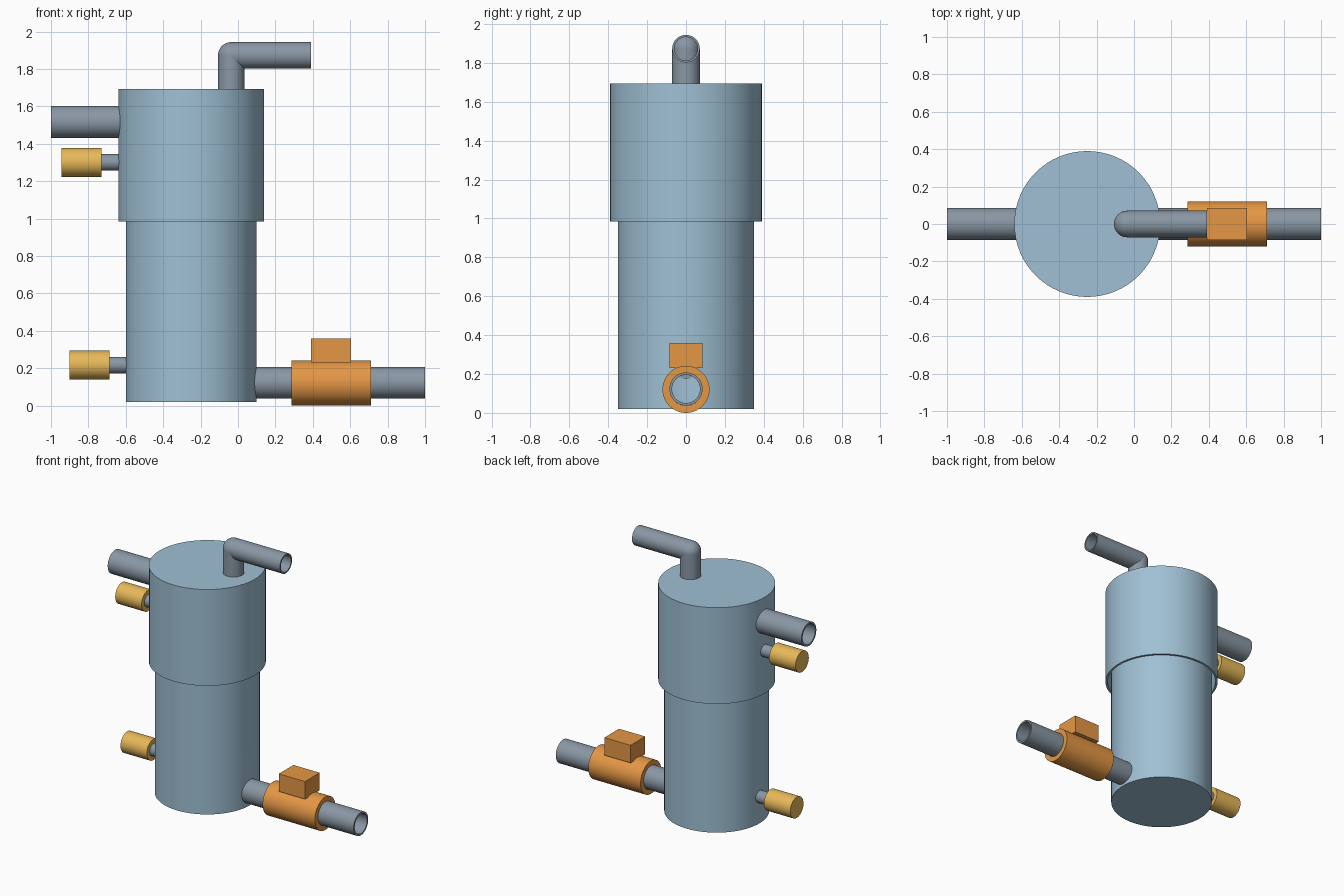
import bpy, bmesh, math
from mathutils import Vector

if "Cube" in bpy.data.objects:
    bpy.data.objects.remove(bpy.data.objects["Cube"])

SEG = 64
CX = -0.25          # tank axis
X, Z = Vector((1, 0, 0)), Vector((0, 0, 1))


def material(name, rgb):
    m = bpy.data.materials.new(name)
    m.diffuse_color = (*rgb, 1)
    m.use_nodes = True
    m.node_tree.nodes["Principled BSDF"].inputs["Base Color"].default_value = m.diffuse_color
    return m


BLUE = material("tank_blue", (0.35, 0.53, 0.66))
STEEL = material("pipe_steel", (0.25, 0.31, 0.37))
ORANGE = material("valve_orange", (0.78, 0.31, 0.06))
GOLD = material("sensor_gold", (0.80, 0.48, 0.10))


def finish(bm, name, mat):
    bmesh.ops.recalc_face_normals(bm, faces=bm.faces)
    me = bpy.data.meshes.new(name)
    bm.to_mesh(me)
    bm.free()
    ob = bpy.data.objects.new(name, me)
    bpy.context.collection.objects.link(ob)
    me.materials.append(mat)
    smooth(ob)
    return ob


def select(ob):
    bpy.ops.object.select_all(action='DESELECT')
    ob.select_set(True)
    bpy.context.view_layer.objects.active = ob


def smooth(ob):
    select(ob)
    bpy.ops.object.shade_smooth_by_angle(angle=math.radians(35))


def lathe(name, origin, axis, profile, mat, closed=False):
    """Spin (radius, distance along axis) points round the axis."""
    bm = bmesh.new()
    o, side = Vector(origin), (Z if axis == X else X)
    vs = [bm.verts.new(o + side * r + axis * t) for r, t in profile]
    pairs = list(zip(vs, vs[1:])) + ([(vs[-1], vs[0])] if closed else [])
    edges = [bm.edges.new(p) for p in pairs]
    bmesh.ops.spin(bm, geom=vs + edges, cent=o, axis=axis, dvec=(0, 0, 0),
                   angle=math.tau, steps=SEG, use_merge=False)
    bmesh.ops.remove_doubles(bm, verts=bm.verts, dist=1e-5)
    return finish(bm, name, mat)


def tube(name, origin, axis, length, r_out, r_in, mat):
    return lathe(name, origin, axis,
                 [(r_out, 0), (r_out, length), (r_in, length), (r_in, 0)], mat, True)


def rod(name, origin, axis, length, r, mat):
    return lathe(name, origin, axis, [(0, 0), (r, 0), (r, length), (0, length)], mat)


def bore(ob, origin, axis, length, r):
    """Cut a round port through a tank wall."""
    cutter = rod("port_cutter", origin, axis, length, r, STEEL)
    cutter.hide_render = True
    mod = ob.modifiers.new("port", 'BOOLEAN')
    mod.operation, mod.object, mod.solver = 'DIFFERENCE', cutter, 'EXACT'
    select(ob)
    bpy.ops.object.modifier_apply(modifier=mod.name)
    bpy.data.objects.remove(cutter)
    smooth(ob)


# Hollow lower vessel, closed at the bottom
lower = lathe("lower_tank", (CX, 0, 0), Z,
              [(0, 0.02), (0.35, 0.02), (0.35, 1.15), (0.335, 1.15),
               (0.335, 0.035), (0, 0.035)], BLUE)
bore(lower, (0, 0, 0.123), X, 0.3, 0.078)

# Wider upper cover, an open-bottomed shell over the vessel
upper = lathe("upper_tank", (CX, 0, 0), Z,
              [(0, 1.693), (0.39, 1.693), (0.39, 0.985), (0.375, 0.985),
               (0.375, 1.678), (0, 1.678)], BLUE)
bore(upper, (-0.8, 0, 1.517), X, 0.3, 0.078)

# Inlet and drain pipes
tube("inlet_pipe", (-1, 0, 1.517), X, 0.38, 0.086, 0.073, STEEL)
tube("drain_pipe", (0.08, 0, 0.123), X, 0.92, 0.085, 0.072, STEEL)

# Top outlet with a rounded elbow
EX, EZ, ER = -0.036, 1.873, 0.071
tube("outlet_riser", (EX, 0, 1.685), Z, EZ - 1.685, ER, 0.06, STEEL)
tube("outlet_pipe", (EX, 0, EZ), X, 0.39 - EX, ER, 0.06, STEEL)
arc = [(ER * math.sin(math.pi * i / 24), -ER * math.cos(math.pi * i / 24))
       for i in range(25)]
lathe("outlet_elbow", (EX, 0, EZ), Z, arc, STEEL)

# Drain valve with actuator box
tube("valve_body", (0.285, 0, 0.121), X, 0.425, 0.121, 0.084, ORANGE)
bm = bmesh.new()
bmesh.ops.create_cube(bm, size=1)
for v in bm.verts:
    v.co = Vector((0.498 + v.co.x * 0.213, v.co.y * 0.17, 0.295 + v.co.z * 0.13))
finish(bm, "valve_actuator", ORANGE)

# Level sensors on short necks
for label, x0, z in (("upper", -0.945, 1.301), ("lower", -0.902, 0.217)):
    rod(label + "_sensor", (x0, 0, z), X, 0.214, 0.077, GOLD)
    rod(label + "_sensor_neck", (x0 + 0.21, 0, z), X, 0.115, 0.044, STEEL)
